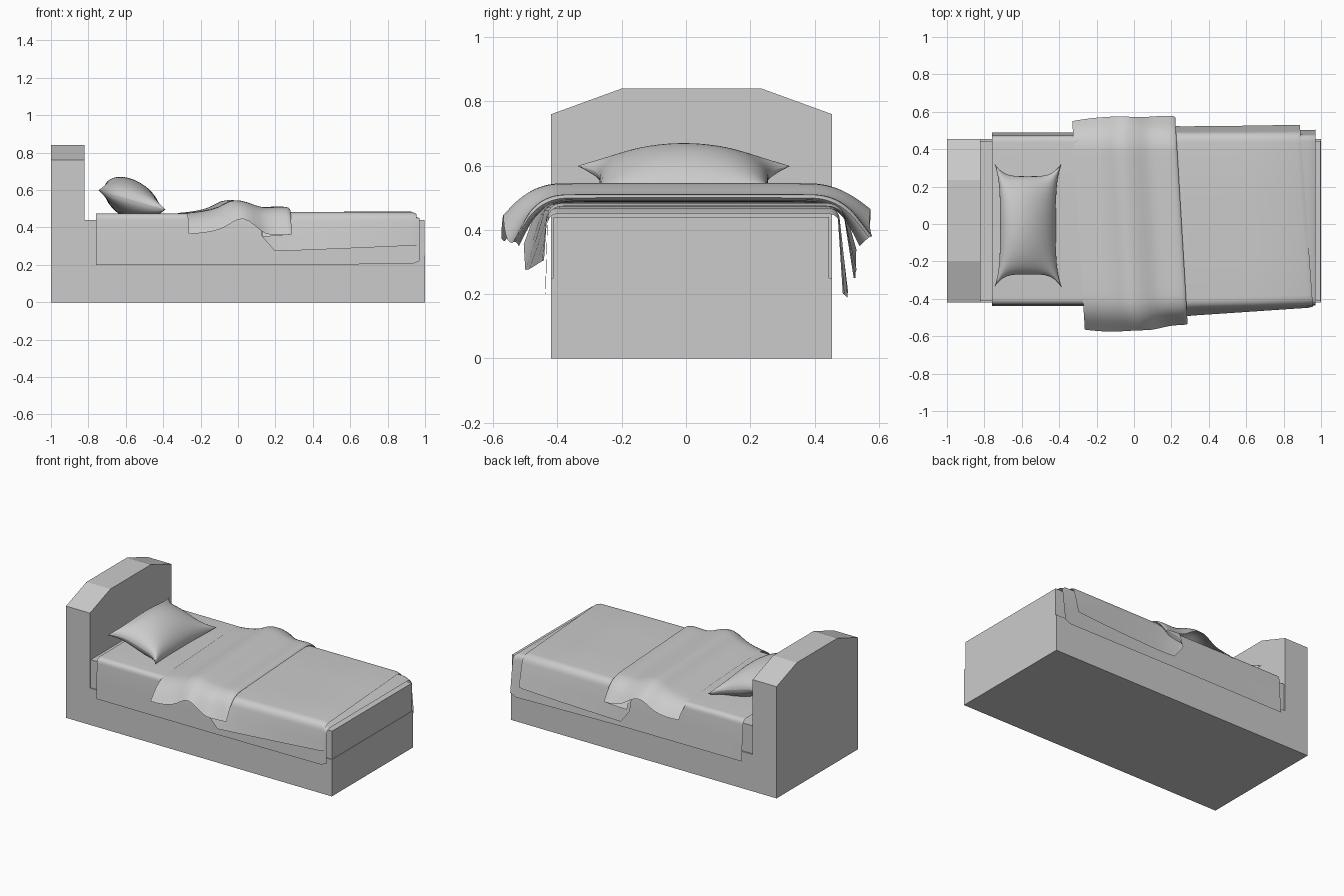
import bpy, math

if "Cube" in bpy.data.objects:
    bpy.data.objects.remove(bpy.data.objects["Cube"])


def mesh_object(name, verts, faces, smooth=None):
    me = bpy.data.meshes.new(name)
    me.from_pydata(verts, [], faces)
    me.update()
    ob = bpy.data.objects.new(name, me)
    bpy.context.collection.objects.link(ob)
    if smooth:
        bpy.ops.object.select_all(action='DESELECT')
        ob.select_set(True)
        bpy.context.view_layer.objects.active = ob
        bpy.ops.object.shade_smooth_by_angle(angle=math.radians(smooth))
    return ob


def prism(name, profile, x0, x1):
    """Extrude a (y, z) profile along x."""
    n = len(profile)
    verts = [(x, y, z) for x in (x0, x1) for y, z in profile]
    faces = [tuple(range(n))[::-1], tuple(range(n, 2 * n))]
    faces += [(i, (i + 1) % n, n + (i + 1) % n, n + i) for i in range(n)]
    return mesh_object(name, verts, faces)


def rect(y0, y1, z0, z1):
    return [(y0, z0), (y1, z0), (y1, z1), (y0, z1)]


def grid_faces(rows, cols, start=0, flip=False):
    out = []
    for i in range(rows - 1):
        for j in range(cols - 1):
            a = start + i * cols + j
            f = (a, a + cols, a + cols + 1, a + 1)
            out.append(f[::-1] if flip else f)
    return out


def fall(edge, shoulder, r, steps=7):
    """Hanging side of a cloth: edge, straight drop, rounded shoulder."""
    (ye, ze), (ys, zs) = edge, shoulder
    d = math.hypot(ye - ys, ze - zs)
    k = min(0.8, r / d)
    p0 = (ys + (ye - ys) * k, zs + (ze - zs) * k)
    p2 = (ys - math.copysign(r, ys), zs)
    pts = [edge, ((ye + p0[0]) / 2, (ze + p0[1]) / 2)]
    for i in range(steps):
        t = i / (steps - 1)
        a, b, c = (1 - t) ** 2, 2 * t * (1 - t), t * t
        pts.append((a * p0[0] + b * ys + c * p2[0], a * p0[1] + b * zs + c * p2[1]))
    return pts


def drape(name, stations, r, skew=0, subdivide=0):
    """Station: x, top z, front (shoulder y, edge y, edge z), back (same)."""
    verts = []
    for x, zt, (sf, yf, zf), (sb, yb, zb) in stations:
        sec = fall((yf, zf), (sf, zt), r)
        sec += [(-0.15, zt), (0.0, zt), (0.15, zt)]
        sec += fall((yb, zb), (sb, zt), r)[::-1]
        verts += [(x + skew * y, y, z) for y, z in sec]
    cols = len(verts) // len(stations)
    ob = mesh_object(name, verts, grid_faces(len(stations), cols), 60)
    if subdivide:
        m = ob.modifiers.new("smooth", 'SUBSURF')
        m.levels = m.render_levels = subdivide
        m.boundary_smooth = 'PRESERVE_CORNERS'
    return ob


# Frame: base block and headboard with clipped corners
prism("bed_base", rect(-0.42, 0.455, 0, 0.25), -0.82, 1.0)
prism("headboard", [(-0.42, 0), (0.455, 0), (0.455, 0.76), (0.235, 0.84),
                    (-0.2, 0.84), (-0.42, 0.76)], -1.0, -0.82)
prism("mattress", rect(-0.412, 0.445, 0.25, 0.44), -0.82, 0.997)

# Bottom sheet
drape("sheet", [
    (-0.76, 0.475, (-0.43, -0.438, 0.20), (0.47, 0.488, 0.20)),
    (0.10, 0.473, (-0.43, -0.438, 0.20), (0.472, 0.492, 0.20)),
    (0.93, 0.468, (-0.43, -0.438, 0.205), (0.475, 0.502, 0.19)),
    (0.97, 0.450, (-0.43, -0.436, 0.22), (0.475, 0.504, 0.21)),
], 0.035)

# Blanket over the foot half, slightly askew
drape("blanket", [
    (0.09, 0.480, (-0.46, -0.505, 0.355), (0.49, 0.53, 0.34)),
    (0.16, 0.482, (-0.45, -0.50, 0.275), (0.49, 0.527, 0.25)),
    (0.30, 0.483, (-0.445, -0.488, 0.278), (0.485, 0.522, 0.25)),
    (0.60, 0.484, (-0.44, -0.468, 0.29), (0.485, 0.525, 0.26)),
    (0.90, 0.484, (-0.43, -0.448, 0.303), (0.485, 0.53, 0.275)),
    (0.925, 0.474, (-0.43, -0.442, 0.305), (0.485, 0.53, 0.28)),
], 0.05, -0.072)

# Folded-back throw across the middle, with a ridge and a turned-under edge
drape("folded_throw", [
    (-0.297, 0.478, (-0.46, -0.565, 0.365), (0.48, 0.55, 0.39)),
    (-0.21, 0.486, (-0.46, -0.575, 0.37), (0.48, 0.565, 0.39)),
    (-0.12, 0.508, (-0.47, -0.575, 0.39), (0.48, 0.572, 0.41)),
    (-0.07, 0.546, (-0.47, -0.572, 0.425), (0.47, 0.575, 0.45)),
    (-0.01, 0.548, (-0.48, -0.568, 0.46), (0.47, 0.575, 0.475)),
    (0.06, 0.524, (-0.47, -0.568, 0.41), (0.48, 0.570, 0.44)),
    (0.11, 0.504, (-0.46, -0.555, 0.36), (0.48, 0.573, 0.40)),
    (0.18, 0.511, (-0.46, -0.540, 0.36), (0.48, 0.578, 0.38)),
    (0.24, 0.513, (-0.46, -0.540, 0.36), (0.48, 0.58, 0.38)),
    (0.262, 0.500, (-0.455, -0.535, 0.365), (0.475, 0.572, 0.38)),
    (0.24, 0.489, (-0.45, -0.525, 0.36), (0.47, 0.55, 0.36)),
    (0.10, 0.487, (-0.45, -0.520, 0.35), (0.47, 0.54, 0.35)),
], 0.09, -0.06, 1)

# Pillow: two bulging skins with pinched sides, leaning up toward the headboard
N = 25
verts = []
for side in (1, -1):
    for i in range(N):
        for j in range(N):
            u = -math.cos(math.pi * i / (N - 1))
            v = -math.cos(math.pi * j / (N - 1))
            x = -0.567 + 0.18 * u * (1 - 0.17 * (1 - v ** 4))
            y = -0.007 + 0.332 * v * (1 - 0.21 * (1 - u ** 4))
            bulge = 0.112 * max(0, (1 - u * u) * (1 - v * v)) ** 0.5
            seam = 0.547 - 0.052 * u
            verts.append((x, y, max(0.474, seam + side * bulge)))
faces = grid_faces(N, N) + grid_faces(N, N, N * N, True)
mesh_object("pillow", verts, faces, 60)
